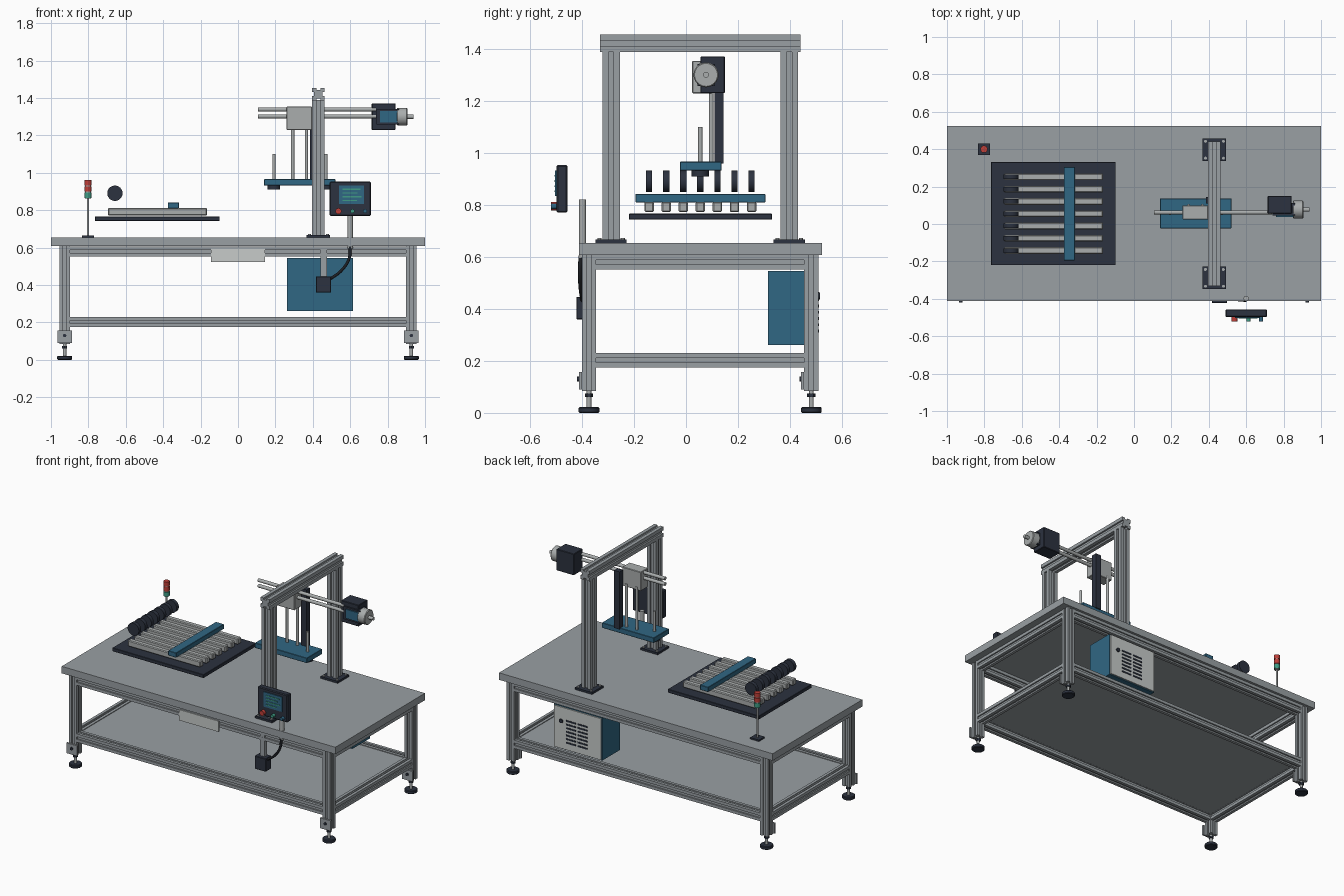
import bpy, bmesh, math
from mathutils import Vector, Matrix

if "Cube" in bpy.data.objects:
    bpy.data.objects.remove(bpy.data.objects["Cube"], do_unlink=True)


def material(name, r, g, b):
    m = bpy.data.materials.new(name)
    m.use_nodes = True
    m.diffuse_color = (r, g, b, 1)
    m.node_tree.nodes["Principled BSDF"].inputs["Base Color"].default_value = (r, g, b, 1)
    return m


ALU = material("aluminium grey", 0.32, 0.35, 0.37)
STEEL = material("light steel", 0.40, 0.42, 0.42)
WHITE = material("panel white", 0.57, 0.60, 0.59)
DARK = material("dark slate", 0.025, 0.032, 0.05)
BLUE = material("machine blue", 0.03, 0.135, 0.23)
BLACK = material("cable black", 0.012, 0.014, 0.018)
RED = material("signal red", 0.52, 0.05, 0.04)
GREEN = material("signal green", 0.05, 0.33, 0.23)

AXES = {"x": Vector((1, 0, 0)), "y": Vector((0, 1, 0)), "z": Vector((0, 0, 1))}


def finish(bm, name, mat, smooth=False):
    bmesh.ops.recalc_face_normals(bm, faces=bm.faces)
    me = bpy.data.meshes.new(name)
    bm.to_mesh(me)
    bm.free()
    me.materials.append(mat)
    ob = bpy.data.objects.new(name, me)
    bpy.context.collection.objects.link(ob)
    if smooth:
        bpy.ops.object.select_all(action="DESELECT")
        ob.select_set(True)
        bpy.context.view_layer.objects.active = ob
        bpy.ops.object.shade_smooth_by_angle(angle=math.radians(35))
    return ob


def box(name, x, y, z, mat, bevel=0):
    """Box from three (low, high) ranges."""
    bm = bmesh.new()
    bmesh.ops.create_cube(bm, size=1)
    for v in bm.verts:
        v.co = [(a + b) / 2 + c * (b - a) for (a, b), c in zip((x, y, z), v.co)]
    if bevel:
        bmesh.ops.bevel(bm, geom=bm.edges[:], offset=bevel, segments=1, affect="EDGES")
    return finish(bm, name, mat)


def rod(name, start, length, r, axis, mat, bevel=0, sides=32):
    """Cylinder that starts at a point and runs along an axis."""
    bm = bmesh.new()
    d = AXES[axis]
    rot = Vector((0, 0, 1)).rotation_difference(d).to_matrix().to_4x4()
    place = Matrix.Translation(Vector(start) + d * length / 2) @ rot
    bmesh.ops.create_cone(bm, cap_ends=True, segments=sides, radius1=r, radius2=r, depth=length, matrix=place)
    if bevel:
        rims = [e for e in bm.edges if any(len(f.verts) > 4 for f in e.link_faces)]
        bmesh.ops.bevel(bm, geom=rims, offset=bevel, segments=1, affect="EDGES")
    return finish(bm, name, mat, True)


def extrusion(name, start, length, w, axis, mat=ALU):
    """Square bar with a groove down each side."""
    side = [(-.5, -.5), (-.15, -.5), (-.15, -.34), (.15, -.34), (.15, -.5)]
    pts = []
    for k in range(4):
        turn = Matrix.Rotation(k * math.pi / 2, 2)
        pts += [turn @ Vector(p) * w for p in side]
    d = AXES[axis]
    u, v = [AXES[a] for a in "xyz" if a != axis]
    bm = bmesh.new()
    face = bm.faces.new([bm.verts.new(Vector(start) + u * p.x + v * p.y) for p in pts])
    ext = bmesh.ops.extrude_face_region(bm, geom=[face])
    bmesh.ops.translate(bm, vec=d * length, verts=[g for g in ext["geom"] if isinstance(g, bmesh.types.BMVert)])
    return finish(bm, name, mat)


# Bench: top, legs, rails, shelf
box("table_top", (-1, 1), (-.412, .524), (.608, .654), ALU)
LX, FY, BY, W = .927, -.373, .482, .055
for sx, sname in ((-1, "right"), (1, "left")):
    x = sx * LX
    for y, yname in ((FY, "front"), (BY, "back")):
        tag = f"{yname}_{sname}"
        extrusion(f"leg_{tag}", (x, y, .085), .523, W, "z")
        rod(f"foot_stem_{tag}", (x, y, .018), .07, .009, "z", STEEL)
        rod(f"foot_pad_{tag}", (x, y, 0), .022, .04, "z", DARK, .004)
        rod(f"foot_nut_{tag}", (x, y, .062), .012, .016, "z", DARK, sides=6)
        box(f"foot_bracket_{tag}", (x - .039, x + .039), (y - .039, y - W / 2), (.09, .158), ALU)
        rod(f"bracket_bolt_{tag}", (x, y - .046, .13), .01, .009, "y", DARK)
    for z, zname in ((.203, "lower"), (.579, "upper")):
        extrusion(f"side_rail_{zname}_{sname}", (x, FY + W / 2, z), BY - FY - W, W, "y")
for y, yname in ((FY, "front"), (BY, "back")):
    for z, zname in ((.203, "lower"), (.579, "upper")):
        extrusion(f"{yname}_rail_{zname}", (-LX + W / 2, y, z), 2 * LX - W, W, "x")
box("lower_shelf", (-LX, LX), (FY, BY), (.212, .226), ALU)
box("front_plate", (-.145, .144), (-.407, -.4), (.524, .595), WHITE)

# Gantry
GX, GW = .43, .067
for y, tag in ((-.288, "front"), (.397, "back")):
    extrusion(f"gantry_post_{tag}", (GX, y, .66), .73, GW, "z")
    box(f"gantry_base_{tag}", (GX - .063, GX + .063), (y - .06, y + .06), (.654, .667), DARK)
    for dx in (-.048, .048):
        for dy in (-.045, .045):
            rod(f"base_bolt_{tag}", (GX + dx, y + dy, .667), .006, .008, "z", STEEL, sides=12)
extrusion("gantry_beam", (GX, -.331, 1.421), .772, GW, "y")

# Horizontal slide with drive
for z in (1.339, 1.302):
    rod("slide_rod", (.107, .062, z), .63, .011, "x", STEEL)
box("slide_carriage", (.26, .396), (.024, .1), (1.229, 1.354), STEEL, .003)
box("drive_housing", (.715, .843), (.055, .15), (1.23, 1.371), DARK, .003)
box("drive_flange", (.74, .862), (.045, .112), (1.258, 1.342), DARK)
box("drive_cover", (.758, .852), (.038, .046), (1.27, 1.33), BLUE)
rod("motor_can", (.85, .077, 1.3), .055, .048, "x", STEEL, .004)
rod("motor_shaft", (.9, .077, 1.3), .038, .011, "x", STEEL)

# Lifting tool under the carriage
for x in (.292, .366):
    rod("lift_rod", (x, .097, .96), .29, .009, "z", STEEL)
box("lift_column", (.385, .425), (.11, .145), (.96, 1.34), DARK)
box("tool_plate", (.14, .52), (-.024, .137), (.932, .966), BLUE, .002)
for x in (.192, .47):
    rod("tool_pin", (x, .055, .93), .17, .008, "z", STEEL)
    rod("tool_pad", (x, .055, .91), .024, .033, "z", DARK)

# Tray with seven bars and rollers
box("tray", (-.765, -.098), (-.22, .331), (.743, .766), DARK, .002)
for i in range(7):
    y = -.142 + i * .0657
    box("tray_bar", (-.695, -.165), (y - .018, y + .018), (.772, .812), STEEL, .005)
    rod("roller", (-.658, y - .012, .891), .024, .041, "y", DARK)
box("clamp_bar", (-.375, -.316), (-.195, .305), (.81, .842), BLUE, .002)

# Signal tower
SX, SY = -.802, .4
box("signal_base", (SX - .032, SX + .032), (SY - .03, SY + .03), (.654, .664), DARK)
rod("signal_pole", (SX, SY, .66), .21, .006, "z", STEEL)
for z, mat, tag in ((.866, GREEN, "green"), (.9, RED, "middle"), (.933, RED, "top")):
    rod(f"signal_lamp_{tag}", (SX, SY, z), .028, .019, "z", mat)
rod("signal_core", (SX, SY, .862), .09, .015, "z", STEEL)

# Operator panel
box("panel_case", (.49, .71), (-.498, -.456), (.77, .953), DARK, .005)
box("panel_screen", (.539, .674), (-.503, -.497), (.834, .932), BLUE)
for i, right in enumerate((.655, .64, .66, .635)):
    z = .912 - i * .02
    box("screen_line", (.558, right), (-.506, -.502), (z - .003, z + .003), GREEN)
for x, r, mat, tag in ((.537, .016, RED, "stop"), (.612, .011, GREEN, "start"), (.68, .011, BLUE, "reset")):
    rod(f"button_{tag}", (x, -.52, .795), .025, r, "y", mat)
rod("panel_pole", (.6, -.398, .595), .225, .014, "z", STEEL)

# Switch box, its bracket and the cable
box("switch_bracket", (.44, .475), (-.4, -.375), (.43, .6), ALU)
box("switch_box", (.416, .498), (-.422, -.362), (.36, .446), DARK, .003)
curve = bpy.data.curves.new("cable", "CURVE")
curve.dimensions = "3D"
curve.bevel_depth = .008
curve.bevel_resolution = 3
spline = curve.splines.new("BEZIER")
path = [(.6, -.405, .605), (.595, -.408, .545), (.555, -.405, .48), (.49, -.398, .43)]
spline.bezier_points.add(len(path) - 1)
for p, co in zip(spline.bezier_points, path):
    p.co = co
    p.handle_left_type = p.handle_right_type = "AUTO"
curve.materials.append(BLACK)
bpy.context.collection.objects.link(bpy.data.objects.new("cable", curve))

# Control cabinet with a vented door
box("cabinet", (.262, .615), (.315, .5), (.262, .545), BLUE)
box("cabinet_door", (.267, .61), (.5, .508), (.267, .54), WHITE)
for row in range(7):
    for col in range(2):
        x, z = .365 + col * .085, .31 + row * .024
        box("door_vent", (x, x + .07), (.507, .511), (z, z + .01), DARK)
rod("door_lock", (.555, .506, .45), .01, .013, "y", DARK)
